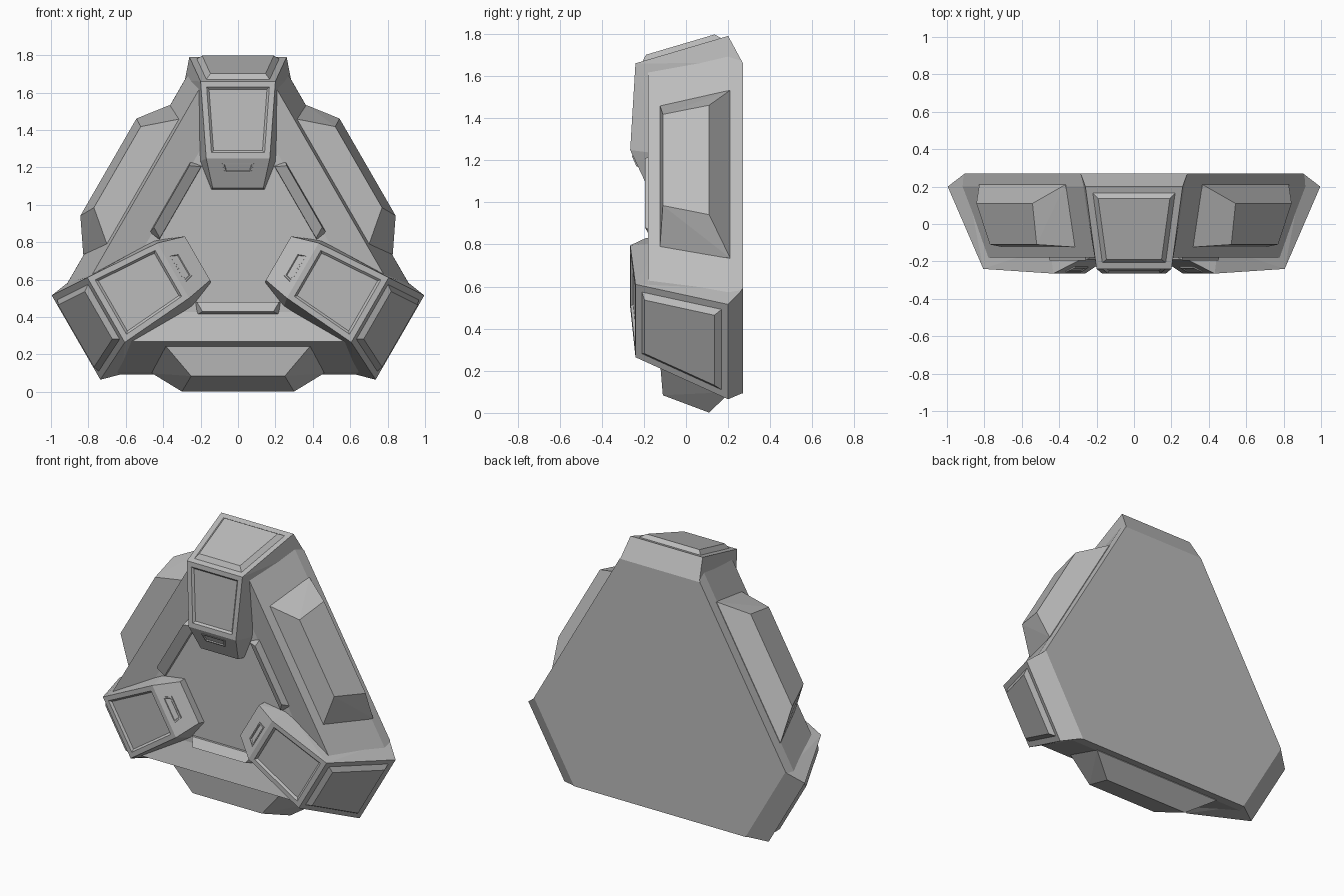
import bpy, bmesh, math
from mathutils import Vector

if "Cube" in bpy.data.objects:
    bpy.data.objects.remove(bpy.data.objects["Cube"])

grey = bpy.data.materials.new("plain_grey")
grey.use_nodes = True
COLOUR = (0.5, 0.5, 0.5, 1)
grey.diffuse_color = COLOUR
grey.node_tree.nodes["Principled BSDF"].inputs["Base Color"].default_value = COLOUR


def place(t, r, y, deg=0):
    """Sideways, outward and depth distances to world; the centre rises toward the front."""
    a = math.radians(deg)
    x = t * math.cos(a) + r * math.sin(a)
    z = r * math.cos(a) - t * math.sin(a)
    return Vector((x, y, z + 0.815 - 0.125 * y))


def finish(name, bm):
    bmesh.ops.recalc_face_normals(bm, faces=bm.faces)
    mesh = bpy.data.meshes.new(name)
    bm.to_mesh(mesh)
    bm.free()
    mesh.materials.append(grey)
    obj = bpy.data.objects.new(name, mesh)
    bpy.context.collection.objects.link(obj)
    return obj


def mirrored_hull(points, deg):
    """Convex solid from half of its corners."""
    bm = bmesh.new()
    for t, r, y in points:
        for side in (-1, 1):
            bm.verts.new(place(side * t, r, y, deg))
    bmesh.ops.convex_hull(bm, input=bm.verts)
    bmesh.ops.dissolve_limit(bm, angle_limit=0.02, verts=bm.verts, edges=bm.edges)
    bmesh.ops.recalc_face_normals(bm, faces=bm.faces)
    return bm


def face_near(bm, point):
    return min(bm.faces, key=lambda f: (f.calc_center_median() - point).length)


def inset(bm, face, width, depth=0):
    bmesh.ops.inset_region(bm, faces=[face], thickness=width, depth=depth,
                           use_even_offset=True)


# Body: clipped triangle tapering forward to a shallow tray
def ring(bm, apothem, corner, y):
    t = (2 * apothem - corner) / math.sqrt(3)
    return [bm.verts.new(place(s * t, corner, y, d))
            for d in (0, 120, 240) for s in (-1, 1)]


bm = bmesh.new()
rings = [ring(bm, *s) for s in ((0.69, 0.88, 0.27), (0.685, 0.97, 0.2),
                                (0.57, 0.82, -0.18), (0.405, 0.62, -0.14))]
for a, b in zip(rings, rings[1:]):
    for i in range(6):
        j = (i + 1) % 6
        bm.faces.new((a[i], a[j], b[j], b[i]))
bm.faces.new(rings[0])
bm.faces.new(rings[-1])
finish("body", bm)

# Three corner arms with a sunken front panel, raised end cap and slot
ARM = [(0.285, 0.88, 0.27), (0.26, 1.0, 0.2), (0.2, 0.815, -0.24),
       (0.17, 0.40, -0.265), (0.135, 0.25, -0.19),
       (0.145, 0.25, -0.12), (0.205, 0.40, -0.12)]
for name, deg in (("top", 0), ("left", 120), ("right", 240)):
    bm = mirrored_hull(ARM, deg)
    front = face_near(bm, place(0, 0.61, -0.252, deg))
    inset(bm, front, 0.03)
    inset(bm, front, 0.012, -0.012)
    end = face_near(bm, place(0, 0.91, -0.02, deg))
    inset(bm, end, 0.035)
    inset(bm, end, 0.025, 0.025)
    finish(name + "_arm", bm)

    # Slot frame on the sloping tip
    tip = mirrored_hull([(0.085, 0.375, -0.258), (0.07, 0.325, -0.235),
                         (0.085, 0.375, -0.246), (0.07, 0.325, -0.222)], deg)
    plate = face_near(tip, place(0, 0.35, -0.26, deg))
    inset(tip, plate, 0.008)
    inset(tip, plate, 0.004, -0.008)
    finish(name + "_arm_slot", tip)

# Three side blocks and the tray clips in front of them
BLOCK = [(0.40, 0.57, -0.125), (0.25, 0.745, -0.11), (0.30, 0.80, 0.11),
         (0.46, 0.69, 0.21), (0.44, 0.55, 0.2)]
CLIP = [(0.22, 0.355, -0.16), (0.19, 0.41, -0.195),
        (0.23, 0.355, -0.13), (0.22, 0.42, -0.13)]
for name, deg in (("left", 60), ("bottom", 180), ("right", 300)):
    finish(name + "_side_block", mirrored_hull(BLOCK, deg))
    finish(name + "_tray_clip", mirrored_hull(CLIP, deg))
